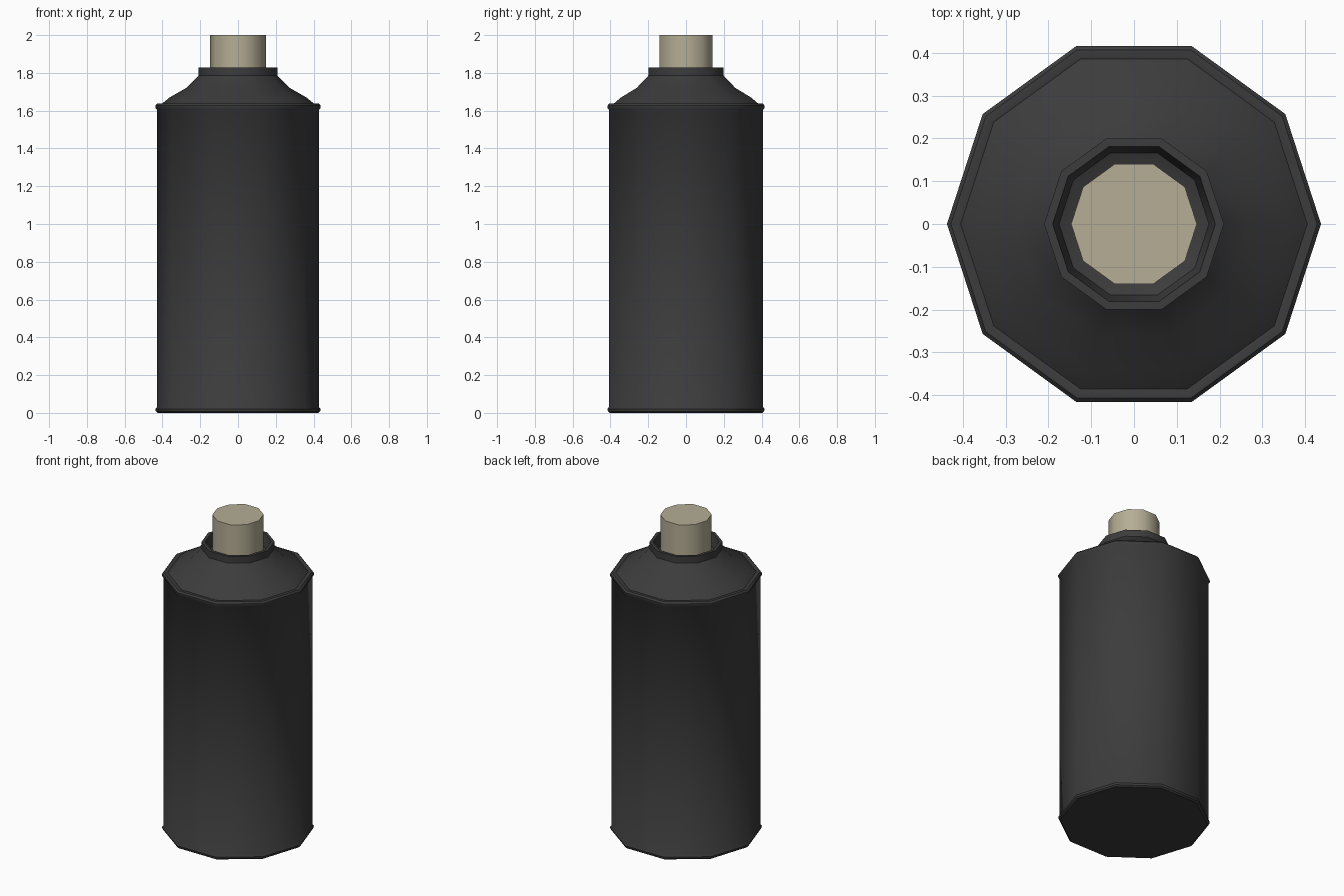
import bpy, bmesh, math

if "Cube" in bpy.data.objects:
    bpy.data.objects.remove(bpy.data.objects["Cube"])

SIDES = 10


def material(name, rgb):
    m = bpy.data.materials.new(name)
    m.diffuse_color = (*rgb, 1)
    m.use_nodes = True
    m.node_tree.nodes["Principled BSDF"].inputs["Base Color"].default_value = m.diffuse_color
    return m


def lathe(name, profile, mat):
    """Revolve (radius, z) points into a closed ten-sided solid."""
    bm = bmesh.new()
    rings = []
    for r, z in profile:
        rings.append([bm.verts.new((r * math.cos(2 * math.pi * i / SIDES),
                                    r * math.sin(2 * math.pi * i / SIDES), z))
                      for i in range(SIDES)])
    for a, b in zip(rings, rings[1:]):
        for i in range(SIDES):
            j = (i + 1) % SIDES
            bm.faces.new((a[i], a[j], b[j], b[i]))
    bm.faces.new(rings[0][::-1])
    bm.faces.new(rings[-1])
    bmesh.ops.recalc_face_normals(bm, faces=bm.faces)
    mesh = bpy.data.meshes.new(name)
    bm.to_mesh(mesh)
    bm.free()
    ob = bpy.data.objects.new(name, mesh)
    bpy.context.collection.objects.link(ob)
    mesh.materials.append(mat)
    bpy.ops.object.select_all(action='DESELECT')
    ob.select_set(True)
    bpy.context.view_layer.objects.active = ob
    bpy.ops.object.shade_smooth_by_angle(angle=math.radians(40))
    return ob


dark = material("dark_metal", (0.045, 0.045, 0.045))
cream = material("cream_plastic", (0.46, 0.42, 0.30))

# Can: bottom rim, wall, rolled top rim, shoulder, collar and its recess
lathe("can_body", [
    (0.425, 0.0), (0.435, 0.008), (0.437, 0.02), (0.43, 0.03),
    (0.43, 1.605), (0.437, 1.613), (0.437, 1.627), (0.428, 1.637), (0.412, 1.637),
    (0.405, 1.635), (0.362, 1.67), (0.275, 1.72), (0.21, 1.785),
    (0.21, 1.828), (0.19, 1.828), (0.175, 1.76), (0.13, 1.74)], dark)

# Spray nozzle button standing in the recess
lathe("nozzle_cap", [(0.147, 1.735), (0.147, 2.0)], cream)
